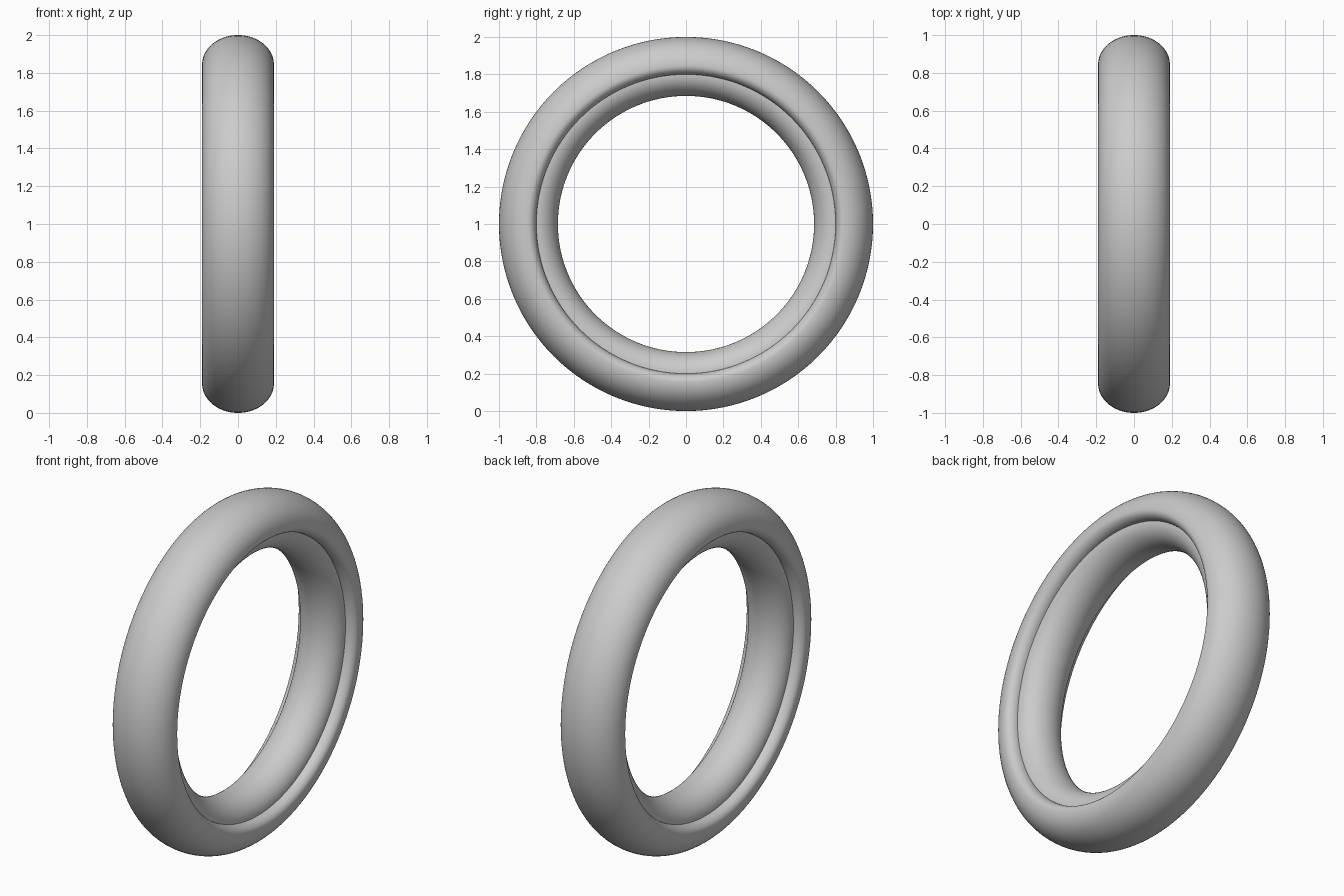
import bpy, bmesh
from math import sin, cos, pi, radians
from mathutils import Vector

cube = bpy.data.objects.get("Cube")
if cube:
    bpy.data.objects.remove(cube)

grey = bpy.data.materials.new("plain grey")
grey.use_nodes = True
colour = (0.6, 0.6, 0.6, 1)
grey.diffuse_color = colour
grey.node_tree.nodes["Principled BSDF"].inputs["Base Color"].default_value = colour


def arc(centre, width, height, start, end, steps):
    """Points (x, radius) along an elliptical arc, angles in degrees."""
    points = []
    for i in range(steps + 1):
        a = radians(start + (end - start) * i / steps)
        points.append((width * cos(a), centre + height * sin(a)))
    return points


# Half cross-section: round tread, rolled sidewall lip, groove, bulging inner band
GROOVE = (0.135, 0.8)
tread = arc(0.845, 0.19, 0.155, 90, 0, 18)
lip = [(0.135 + 0.055 * cos(t * pi / 20), 0.845 - 0.045 * sin(t * pi / 20))
       for t in range(1, 10)]
band = arc(0.8, 0.135, 0.115, 0, -90, 16)
half = tread + lip + [GROOVE] + band[1:]
profile = half + [(-x, r) for x, r in reversed(half[1:-1])]

# Sweep the closed section around the x axis
bm = bmesh.new()
verts = [bm.verts.new((x, 0, r)) for x, r in profile]
edges = [bm.edges.new((verts[i - 1], verts[i])) for i in range(len(verts))]
bmesh.ops.spin(bm, geom=verts + edges, cent=Vector(), axis=(1, 0, 0),
               angle=2 * pi, steps=128, use_merge=True)
bmesh.ops.remove_doubles(bm, verts=bm.verts, dist=0.0001)
bmesh.ops.recalc_face_normals(bm, faces=bm.faces)

mesh = bpy.data.meshes.new("tyre")
bm.to_mesh(mesh)
bm.free()
mesh.materials.append(grey)
tyre = bpy.data.objects.new("tyre", mesh)
tyre.location.z = 1
bpy.context.collection.objects.link(tyre)

# Smooth everywhere except the crease of the groove
bpy.ops.object.select_all(action='DESELECT')
tyre.select_set(True)
bpy.context.view_layer.objects.active = tyre
bpy.ops.object.shade_smooth_by_angle(angle=radians(35))
